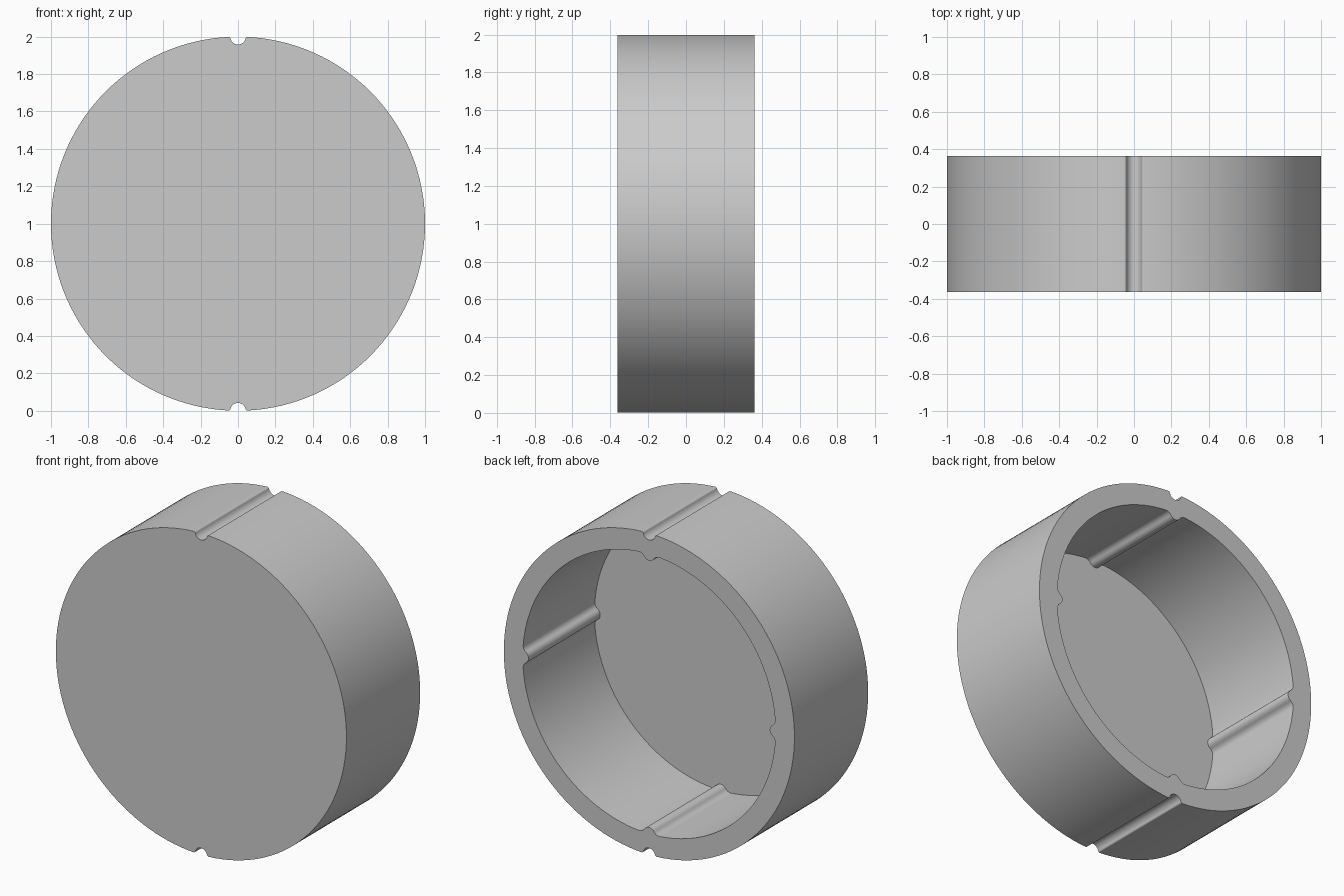
import bpy, bmesh
from math import sin, cos, pi, atan2, sqrt, radians

if "Cube" in bpy.data.objects:
    bpy.data.objects.remove(bpy.data.objects["Cube"], do_unlink=True)

HALF = 0.3625      # half depth along y
FLOOR = 0.02       # thickness of the closed front wall
R_OUT, R_IN = 1.0, 0.87
STEPS, ARC = 8, 32


def bump(r, f):
    """Half-round of radius r blended into the wall by fillets of radius f:
    (offset along the wall, depth towards the axis) pairs."""
    x = sqrt(r * r + 2 * r * f)
    a = atan2(f, x)
    half = []
    for i in range(STEPS):
        t = -pi / 2 - (pi / 2 - a) * i / STEPS
        half.append((x + f * cos(t), f + f * sin(t)))
    for i in range(STEPS):
        t = a + (pi / 2 - a) * i / STEPS
        half.append((r * cos(t), r * sin(t)))
    return [(-s, d) for s, d in half] + [(0, r)] + half[::-1]


def outline(radius, profile, quarters):
    """Closed ring of (x, z) points with the profile at the chosen quarters."""
    pts = []
    edge = profile[-1][0] / radius
    for q in range(4):
        mid = q * pi / 2
        polar = [(mid + s / radius, radius - (d if q in quarters else 0))
                 for s, d in profile]
        start, span = mid + edge, pi / 2 - 2 * edge
        polar += [(start + span * i / ARC, radius) for i in range(1, ARC)]
        pts += [(r * cos(t), r * sin(t)) for t, r in polar]
    return pts


outer = outline(R_OUT, bump(0.042, 0.011), (1, 3))        # top and bottom grooves
inner = outline(R_IN, bump(0.04, 0.045), (0, 1, 2, 3))    # four inner ribs

# One-piece cup, open at the back
bm = bmesh.new()


def ring(points, y):
    return [bm.verts.new((x, y, z + 1)) for x, z in points]


rings = [ring(outer, -HALF), ring(outer, HALF),
         ring(inner, HALF), ring(inner, -HALF + FLOOR)]
for a, b in zip(rings, rings[1:]):
    for i in range(len(a)):
        j = (i + 1) % len(a)
        bm.faces.new((a[i], a[j], b[j], b[i]))
bm.faces.new(rings[0])
bm.faces.new(rings[-1])
bmesh.ops.recalc_face_normals(bm, faces=bm.faces[:])

mesh = bpy.data.meshes.new("ribbed_cup")
bm.to_mesh(mesh)
bm.free()
cup = bpy.data.objects.new("ribbed_cup", mesh)
bpy.context.collection.objects.link(cup)

# Plain grey material
grey = bpy.data.materials.new("light_grey")
grey.use_nodes = True
colour = (0.6, 0.6, 0.6, 1)
grey.diffuse_color = colour
grey.node_tree.nodes["Principled BSDF"].inputs["Base Color"].default_value = colour
mesh.materials.append(grey)

bpy.context.view_layer.objects.active = cup
cup.select_set(True)
bpy.ops.object.shade_smooth_by_angle(angle=radians(30))
